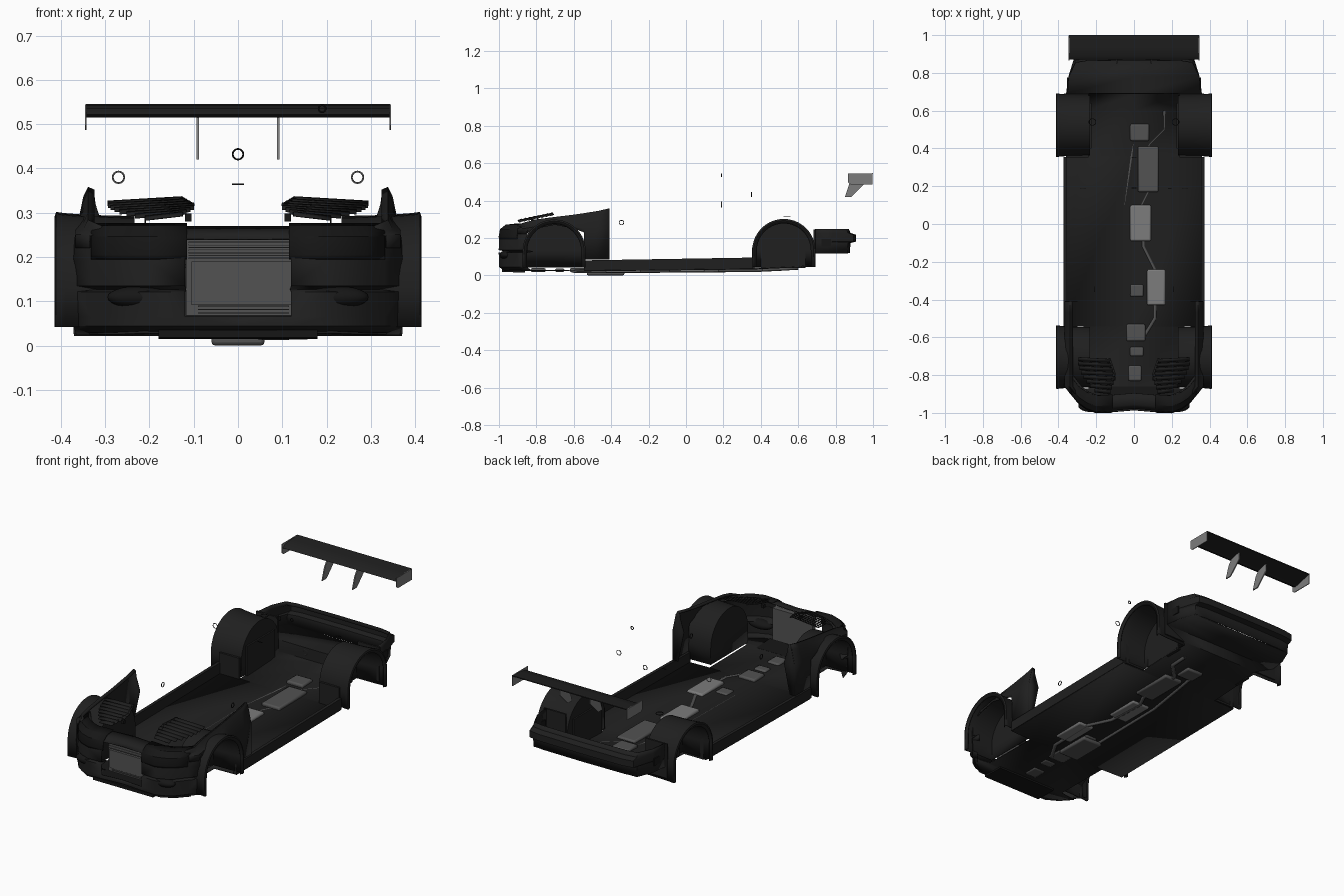
import bpy, bmesh, math
from mathutils import Vector

if "Cube" in bpy.data.objects:
    bpy.data.objects.remove(bpy.data.objects["Cube"])


def material(name, v):
    m = bpy.data.materials.new(name)
    m.diffuse_color = (v, v, v, 1)
    m.use_nodes = True
    m.node_tree.nodes["Principled BSDF"].inputs["Base Color"].default_value = m.diffuse_color
    return m


BODY = material("body black", 0.014)
TRIM = material("trim black", 0.008)
CORE = material("radiator grey", 0.085)
METAL = material("metal grey", 0.2)


def finish(name, verts, faces, mat, mirror=False, thick=0, smooth=True):
    me = bpy.data.meshes.new(name)
    me.from_pydata(verts, [], faces)
    bm = bmesh.new()
    bm.from_mesh(me)
    bmesh.ops.recalc_face_normals(bm, faces=bm.faces)
    bm.to_mesh(me)
    bm.free()
    me.materials.append(mat)
    ob = bpy.data.objects.new(name, me)
    bpy.context.collection.objects.link(ob)
    if smooth:
        bpy.ops.object.select_all(action='DESELECT')
        ob.select_set(True)
        bpy.context.view_layer.objects.active = ob
        bpy.ops.object.shade_smooth_by_angle(angle=math.radians(32))
    if thick:
        s = ob.modifiers.new("thickness", 'SOLIDIFY')
        s.thickness, s.offset = thick, 0
    if mirror:
        ob.modifiers.new("mirror", 'MIRROR').use_clip = False
    return ob


def sheet(name, rows, mat, mirror=False, thick=0.005, skip=lambda r, c: False, cap=False):
    """Loft a grid through rows of points."""
    n = len(rows[0])
    verts = [p for r in rows for p in r]
    faces = [(r * n + c, r * n + c + 1, (r + 1) * n + c + 1, (r + 1) * n + c)
             for r in range(len(rows) - 1) for c in range(n - 1) if not skip(r, c)]
    if cap:
        faces.append(tuple(range(n)))
    return finish(name, verts, faces, mat, mirror, thick)


def prism(name, prof, x0, x1, mat, mirror=False):
    """Extrude a (y, z) profile along x."""
    n = len(prof)
    verts = [(x, y, z) for x in (x0, x1) for y, z in prof]
    faces = [tuple(range(n)), tuple(range(n, 2 * n))]
    faces += [(i, (i + 1) % n, n + (i + 1) % n, n + i) for i in range(n)]
    return finish(name, verts, faces, mat, mirror)


def box(name, x0, x1, y0, y1, z0, z1, mat, mirror=False, bevel=0):
    ob = prism(name, [(y0, z0), (y1, z0), (y1, z1), (y0, z1)], x0, x1, mat, mirror)
    if bevel:
        b = ob.modifiers.new("bevel", 'BEVEL')
        b.width, b.segments = bevel, 2
    return ob


def ring(name, loc, r, rot, mat=METAL):
    bpy.ops.mesh.primitive_torus_add(location=loc, rotation=rot, major_radius=r, minor_radius=0.002,
                                     major_segments=16, minor_segments=6)
    bpy.context.object.name = name
    bpy.context.object.data.materials.append(mat)


# floor pan: (y, half width, z), ending in the raised boot floor
pan = [(-.98, .22, .03), (-.94, .28, .027), (-.88, .335, .027), (-.87, .24, .027), (-.545, .24, .024),
       (-.54, .37, .024), (.355, .37, .034), (.36, .24, .034), (.60, .24, .045), (.69, .24, .06),
       (.692, .355, .12), (.78, .345, .12), (.865, .31, .12)]
sheet("floor_pan", [[(-w, y, z), (0, y, z), (w, y, z)] for y, w, z in pan], BODY)
prism("sill", [(-.545, .026), (.355, .036), (.355, .095), (-.545, .08)], .355, .372, BODY, True)

# front bumper: plan curve swept through heights, centre mouth left open
plan = [(0, -.985), (.12, -.995), (.2, -.997), (.25, -.978), (.29, -.95), (.33, -.9), (.37, -.855)]
levels = [(.025, .03), (.045, 0), (.065, 0), (.12, -.003), (.127, .04), (.136, -.003),
          (.19, 0), (.24, .008), (.257, .03), (.268, .09)]
sheet("front_bumper", [[(x * (1 - i * .5), y + i, z) for x, y in plan] for z, i in levels], BODY, True,
      .004, lambda r, c: c == 0 and 2 <= r < 7)
sheet("headlight_bucket", [[(x, y + i, z) for x, y in
      ((.115, -.993), (.2, -.998), (.25, -.98), (.29, -.952), (.33, -.903))]
      for z, i in ((.195, .002), (.205, -.001), (.245, .006), (.268, .035), (.274, .09))], TRIM, True, .006)
for s in (-1, 1):
    bpy.ops.mesh.primitive_uv_sphere_add(segments=24, ring_count=12, location=(s * .225, -.962, .109))
    duct = bpy.context.object
    duct.name = "brake_duct"
    duct.scale = (.07, .034, .025)
    duct.data.materials.append(TRIM)
    bpy.ops.object.shade_smooth()
prism("splitter", [(-.985, .018), (-.86, .015), (-.86, .03), (-.985, .035)], -.18, .18, TRIM)

# radiator with slats
box("radiator", -.118, .122, -.94, -.915, .068, .24, CORE)
box("radiator_core", -.105, .125, -.953, -.94, .092, .19, CORE)
for i in range(8):
    z = .196 + i * .006
    box("radiator_slat", -.112, .122, -.95, -.94, z, z + .003, METAL if i % 2 else CORE)
for z in (.072, .08, .087):
    box("lower_slat", -.09, .115, -.95, -.94, z, z + .003, CORE)


# wheel houses: arch profile lofted outward, inner end closed, lip on the outside
def arch(cy, cz, r, foot):
    pts = [(cy + r * math.cos(a), cz + r * math.sin(a)) for a in
           (math.pi * i / 20 for i in range(21))]
    return [(cy + r, foot)] + pts + [(cy - r, foot)]


for name, cy, cz, foot in (("front_wheel_house", -.705, .13, .042), ("rear_wheel_house", .523, .133, .045)):
    rows = [[(x, y, z) for y, z in arch(cy, cz, r, foot)] for x, r in
            ((.235, .158), (.34, .16), (.39, .164), (.41, .167), (.412, .16), (.405, .145))]
    sheet(name, rows, BODY, True, .004, cap=True)
# inner strut tower panels
box("rear_tower", .225, .24, .40, .64, .04, .2, BODY, True)
box("rear_arch_brace", .24, .36, .352, .365, .035, .15, BODY, True)
box("rear_closing_panel", .24, .37, .682, .692, .06, .245, BODY, True)

# front fenders rising to the windscreen pillar base
fy = [(-.9, .22, .268), (-.86, .22, .282), (-.8, .25, .297), (-.7, .27, .31), (-.6, .25, .322),
      (-.546, .23, .33), (-.54, .085, .331), (-.47, .085, .342), (-.41, .085, .356)]
rows = []
for i, (y, zb, zt) in enumerate(fy):
    k = .335 if i == 0 else .365
    zm = max(zb + .01, .25)
    rows.append([(k, y, zb), (k, y, min(zm, zt - .02)), (k - .018, y, zt - .02),
                 (k - .027, y, zt), (k - .04, y, zt - .006)])
sheet("front_fender", rows, BODY, True, .005)
sheet("pillar_flange", [[(.365, -.41, .085), (.365, -.41, .25), (.347, -.41, .33), (.338, -.41, .355)],
                        [(.335, -.412, .085), (.3, -.412, .25), (.322, -.412, .32), (.326, -.412, .352)]],
      BODY, True, .004)

# rear bumper wall with lip
rear = [(0, .873), (.25, .87), (.31, .86), (.345, .78), (.357, .69)]
sheet("rear_bumper", [[(x, y + (o if y > .8 else 0), z) for x, y in rear] for z, o in
      ((.12, 0), (.175, .005), (.182, .035), (.215, .035), (.225, .005), (.247, -.005))], BODY, True)
box("rear_side_marker", .346, .355, .71, .775, .155, .195, TRIM, True)

# hood louvres
for i in range(8):
    t = i / 7
    y, z = -.715 - .165 * t, .33 - .034 * t
    inner = .125 - .03 * min(1, t * 2) + .06 * max(0, t - .5)
    outer = .295 - .085 * t * t
    sheet("hood_louvre", [[(inner, y, z + .006), (outer, y + .01, z - .004)],
                          [(inner, y - .02, z - .003), (outer, y - .01, z - .013)]], BODY, True, .003)
sheet("louvre_frame", [[(.125, -.71, .334), (.098, -.79, .318), (.125, -.885, .296)],
                       [(.135, -.71, .334), (.11, -.79, .318), (.14, -.885, .294)]], BODY, True, .004)
box("hood_pin", .105, .12, -.83, -.815, .28, .298, TRIM, True)

# rear wing
prism("wing_blade", [(.872, .522), (.89, .535), (.94, .542), (1, .546), (1, .541), (.94, .528), (.89, .515)],
      -.343, .343, BODY)
prism("wing_end_plate", [(.866, .497), (.88, .487), (.998, .487), (.998, .545), (.866, .545)],
      .342, .346, METAL, True)
prism("wing_strut", [(.85, .42), (.885, .42), (.955, .49), (.955, .53), (.9, .525), (.872, .487)],
      .088, .094, METAL, True)

# drivetrain and exhaust showing through the floor: x0, x1, y0, y1, z0, z1
parts = [("gearbox", -.06, .06, -.53, -.33, 0, .022), ("rear_muffler", .02, .13, .17, .41, .018, .05),
         ("mid_muffler", -.02, .09, -.09, .1, .018, .046), ("catalyst", .07, .165, -.43, -.24, .014, .042),
         ("sump", -.04, .06, -.62, -.53, .016, .04), ("gear_cover", -.02, .05, -.385, -.32, .016, .036),
         ("front_cover", -.03, .04, -.83, -.75, .018, .038), ("pump_cover", -.02, .05, -.7, -.65, .018, .036),
         ("differential", -.02, .08, .44, .53, .026, .056)]
for name, *d in parts:
    box(name, *d, METAL if name in ("mid_muffler", "catalyst") else CORE, bevel=.008)


def pipe(name, pts, r):
    cu = bpy.data.curves.new(name, 'CURVE')
    cu.dimensions, cu.bevel_depth, cu.bevel_resolution = '3D', r, 2
    sp = cu.splines.new('POLY')
    sp.points.add(len(pts) - 1)
    for p, q in zip(sp.points, pts):
        p.co = (*q, 1)
    cu.materials.append(CORE)
    ob = bpy.data.objects.new(name, cu)
    bpy.context.collection.objects.link(ob)


pipe("exhaust_pipe", [(.05, -.6, .022), (.11, -.5, .022), (.115, -.25, .023), (.05, -.12, .024),
                      (.04, .1, .025), (.08, .18, .026), (.08, .42, .03), (.16, .5, .034), (.16, .6, .04)], .01)
pipe("prop_shaft", [(-.05, -.35, .021), (-.05, .1, .026), (0, .45, .032)], .008)

# small loose cabin fittings
for s in (-1, 1):
    ring("belt_loop", (s * .27, .19, .38), .013, (math.pi / 2, 0, 0))
    ring("strut_ring", (s * .22, .54, .315), .018, (0, 0, 0), TRIM)
    ring("mirror_ring", (s * .21, -.345, .282), .012, (0, math.pi / 2, 0), TRIM)
ring("centre_ring", (0, .35, .432), .012, (math.pi / 2, 0, 0), TRIM)
ring("roof_ring", (.19, .19, .535), .008, (math.pi / 2, 0, 0), TRIM)
box("centre_bar", -.014, .014, .188, .192, .363, .366, TRIM)
